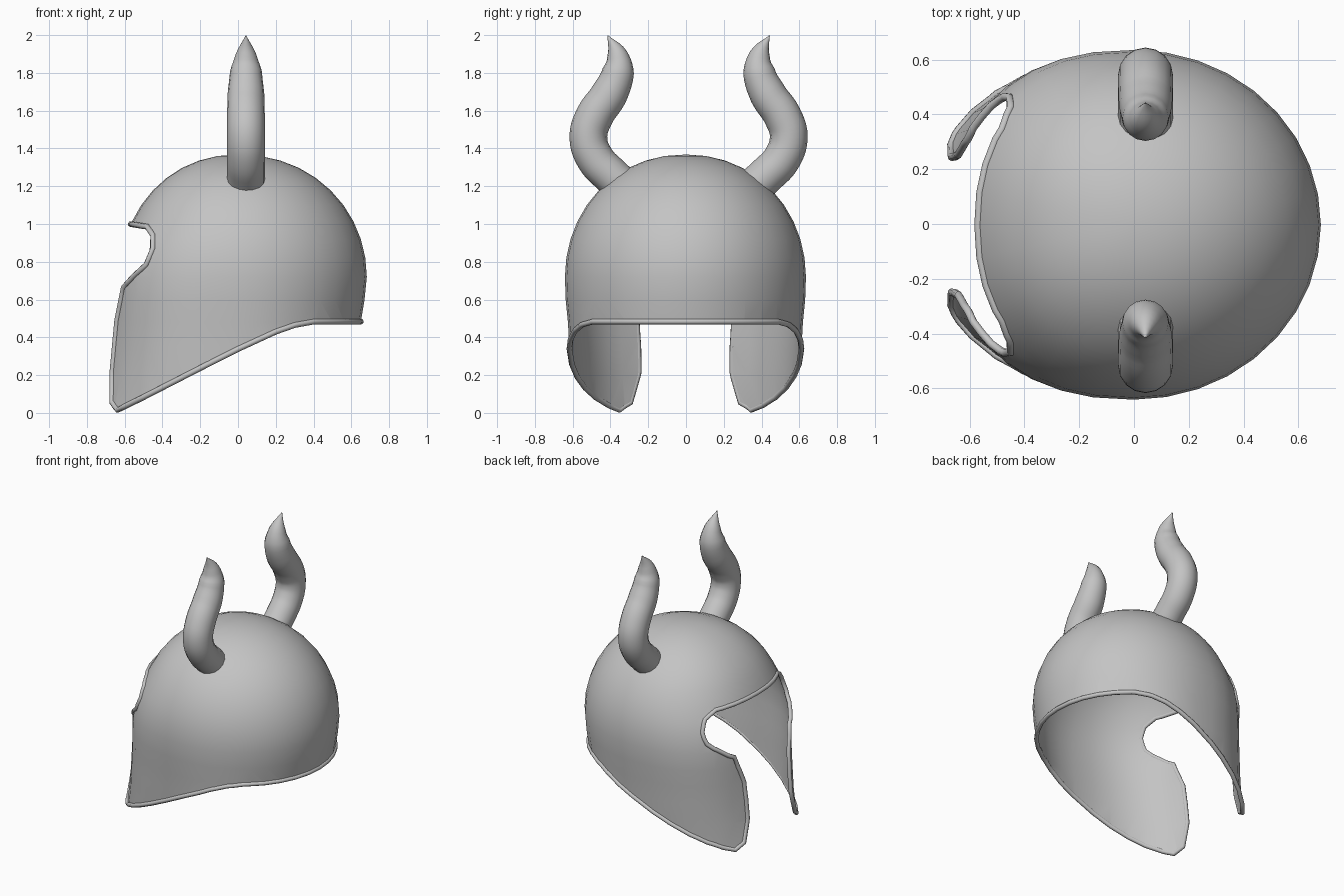
import bpy, bmesh, math
from mathutils import Vector
from mathutils.geometry import intersect_point_line

if "Cube" in bpy.data.objects:
    bpy.data.objects.remove(bpy.data.objects["Cube"])

steel = bpy.data.materials.new("plain grey")
steel.diffuse_color = (0.55, 0.55, 0.55, 1)
steel.use_nodes = True
steel.node_tree.nodes["Principled BSDF"].inputs["Base Color"].default_value = steel.diffuse_color

SEG = 36


def ring(bm, z, back, front, half, power=2.4):
    """One horizontal section, slightly squarer at the front (-x)."""
    verts = []
    for i in range(SEG):
        a = 2 * math.pi * i / SEG
        c, s = math.cos(a), math.sin(a)
        if c >= 0:
            x, y = back * c, half * s
        else:
            e = 2 / power
            x = -front * abs(c) ** e
            y = half * math.copysign(abs(s) ** e, s)
        verts.append(bm.verts.new((x, y - 0.003, z)))
    return verts


def inside(x, z, poly):
    hit = False
    for (x1, z1), (x2, z2) in zip(poly, poly[1:] + poly[:1]):
        if (z1 > z) != (z2 > z) and x < x1 + (z - z1) * (x2 - x1) / (z2 - z1):
            hit = not hit
    return hit


def smooth(ob, angle):
    bpy.ops.object.select_all(action='DESELECT')
    ob.select_set(True)
    bpy.context.view_layer.objects.active = ob
    bpy.ops.object.shade_smooth_by_angle(angle=angle)


def tube(name, points, depth, radii=None, closed=False, sides=2):
    """Round tube along points, converted to a mesh."""
    cu = bpy.data.curves.new(name, 'CURVE')
    cu.dimensions = '3D'
    cu.bevel_depth = depth
    cu.bevel_resolution = sides
    if radii:
        sp = cu.splines.new('BEZIER')
        sp.bezier_points.add(len(points) - 1)
        for bp, p, r in zip(sp.bezier_points, points, radii):
            bp.co, bp.radius = p, r
            bp.handle_left_type = bp.handle_right_type = 'AUTO'
        sp.resolution_u = 5
    else:
        sp = cu.splines.new('POLY')
        sp.points.add(len(points) - 1)
        for pt, p in zip(sp.points, points):
            pt.co = (*p, 1)
        sp.use_cyclic_u = closed
    cu.materials.append(steel)
    ob = bpy.data.objects.new(name, cu)
    bpy.context.collection.objects.link(ob)
    bpy.ops.object.select_all(action='DESELECT')
    ob.select_set(True)
    bpy.context.view_layer.objects.active = ob
    bpy.ops.object.convert(target='MESH')
    ob = bpy.context.view_layer.objects.active
    smooth(ob, math.radians(60))
    return ob


# Side outline (x, z): brow, eye notch, cheek edge, lower edge
outline = [(-0.9, 1.03), (-0.57, 1.0), (-0.48, 0.985), (-0.45, 0.94), (-0.45, 0.87),
           (-0.485, 0.785), (-0.555, 0.72), (-0.605, 0.665), (-0.64, 0.49),
           (-0.665, 0.22), (-0.667, 0.055), (-0.637, 0.015), (-0.5, 0.083),
           (-0.2, 0.237), (0.0, 0.338), (0.2, 0.43), (0.3, 0.465), (0.4, 0.483),
           (0.9, 0.484)]
keep = outline + [(0.9, 1.6), (-0.9, 1.6)]

# Full body: flaring lower wall, then ellipsoid dome
bm = bmesh.new()
wall = [(-0.1, 0.60, 0.765, 0.575), (0.02, 0.61, 0.735, 0.59), (0.2, 0.63, 0.702, 0.605),
        (0.35, 0.64, 0.687, 0.615), (0.48, 0.65, 0.676, 0.622), (0.6, 0.67, 0.668, 0.634)]
rings = [ring(bm, *w) for w in wall]
ROWS = 10
for k in range(ROWS):
    f = math.radians(90 * k / ROWS)
    c = math.cos(f) ** 0.95
    blend = max(0, 1 - k / 3)
    rings.append(ring(bm, 0.72 + 0.648 * math.sin(f), 0.682 * c,
                      (0.626 + 0.034 * blend) * c, 0.638 * c, 2.2 + 0.15 * blend))
for lo, hi in zip(rings, rings[1:]):
    for i in range(SEG):
        j = (i + 1) % SEG
        bm.faces.new((lo[i], lo[j], hi[j], hi[i]))
top = bm.verts.new((0, 0, 1.368))
for i in range(SEG):
    bm.faces.new((rings[-1][i], rings[-1][(i + 1) % SEG], top))
bmesh.ops.triangulate(bm, faces=bm.faces)

# Slice along the outline, then drop everything outside it
for (x1, z1), (x2, z2) in zip(outline, outline[1:]):
    a, b = Vector((x1, 0, z1)), Vector((x2, 0, z2))
    near = []
    for fc in bm.faces:
        p = fc.calc_center_median()
        p.y = 0
        q, t = intersect_point_line(p, a, b)
        q = a.lerp(b, min(1, max(0, t)))
        if (p - q).length < 0.13:
            near.append(fc)
    geom = set(near)
    for fc in near:
        geom.update(fc.edges)
        geom.update(fc.verts)
    d = b - a
    bmesh.ops.bisect_plane(bm, geom=list(geom), dist=1e-5, plane_co=a,
                           plane_no=Vector((-d.z, 0, d.x)).normalized())
drop = []
for fc in bm.faces:
    p = fc.calc_center_median()
    if not inside(p.x, p.z, keep):
        drop.append(fc)
bmesh.ops.delete(bm, geom=drop, context='FACES')

# Merge the flat slivers left by slicing
bmesh.ops.dissolve_limit(bm, angle_limit=math.radians(0.4), verts=bm.verts, edges=bm.edges,
                         use_dissolve_boundaries=False)
bmesh.ops.remove_doubles(bm, verts=bm.verts, dist=0.003)
bmesh.ops.recalc_face_normals(bm, faces=bm.faces)
bm.normal_update()
if max(bm.verts, key=lambda v: v.co.z).normal.z < 0:
    bmesh.ops.reverse_faces(bm, faces=bm.faces)

# Walk the open edge for the rim path
border = [e for e in bm.edges if e.is_boundary]
start = border[0].verts[0]
path, vert, used = [], start, set()
while True:
    path.append(vert.co.copy())
    nxt = [e for e in vert.link_edges if e.is_boundary and e not in used]
    if not nxt:
        break
    used.add(nxt[0])
    vert = nxt[0].other_vert(vert)
    if vert == start:
        break
rim_path = [path[0]]
for p in path[1:]:
    if (p - rim_path[-1]).length > 0.018:
        rim_path.append(p)
if (rim_path[-1] - rim_path[0]).length < 0.018:
    rim_path.pop()

me = bpy.data.meshes.new("helmet_shell")
bm.to_mesh(me)
bm.free()
me.materials.append(steel)
shell = bpy.data.objects.new("helmet_shell", me)
bpy.context.collection.objects.link(shell)
smooth(shell, math.radians(50))
sol = shell.modifiers.new("thickness", 'SOLIDIFY')
sol.thickness = 0.012
sol.offset = -1
sol.use_rim = False  # the rolled rim covers the edge

# Rolled rim around the whole opening
tube("rim", rim_path, 0.015, closed=True)

# Pair of S-curved horns, the +y one set slightly further out
horn = [(0.34, 1.205, 1), (0.395, 1.255, 1), (0.48, 1.345, 1), (0.517, 1.46, 1),
        (0.485, 1.57, 1), (0.405, 1.69, 0.97), (0.359, 1.81, 0.84),
        (0.365, 1.90, 0.54), (0.415, 1.998, 0.02)]
for name, s, shift in (("left_horn", -1, 0), ("right_horn", 1, 0.027)):
    tube(name, [(0.042, s * y + shift, z) for y, z, r in horn], 0.1,
         [r for y, z, r in horn], sides=6)
